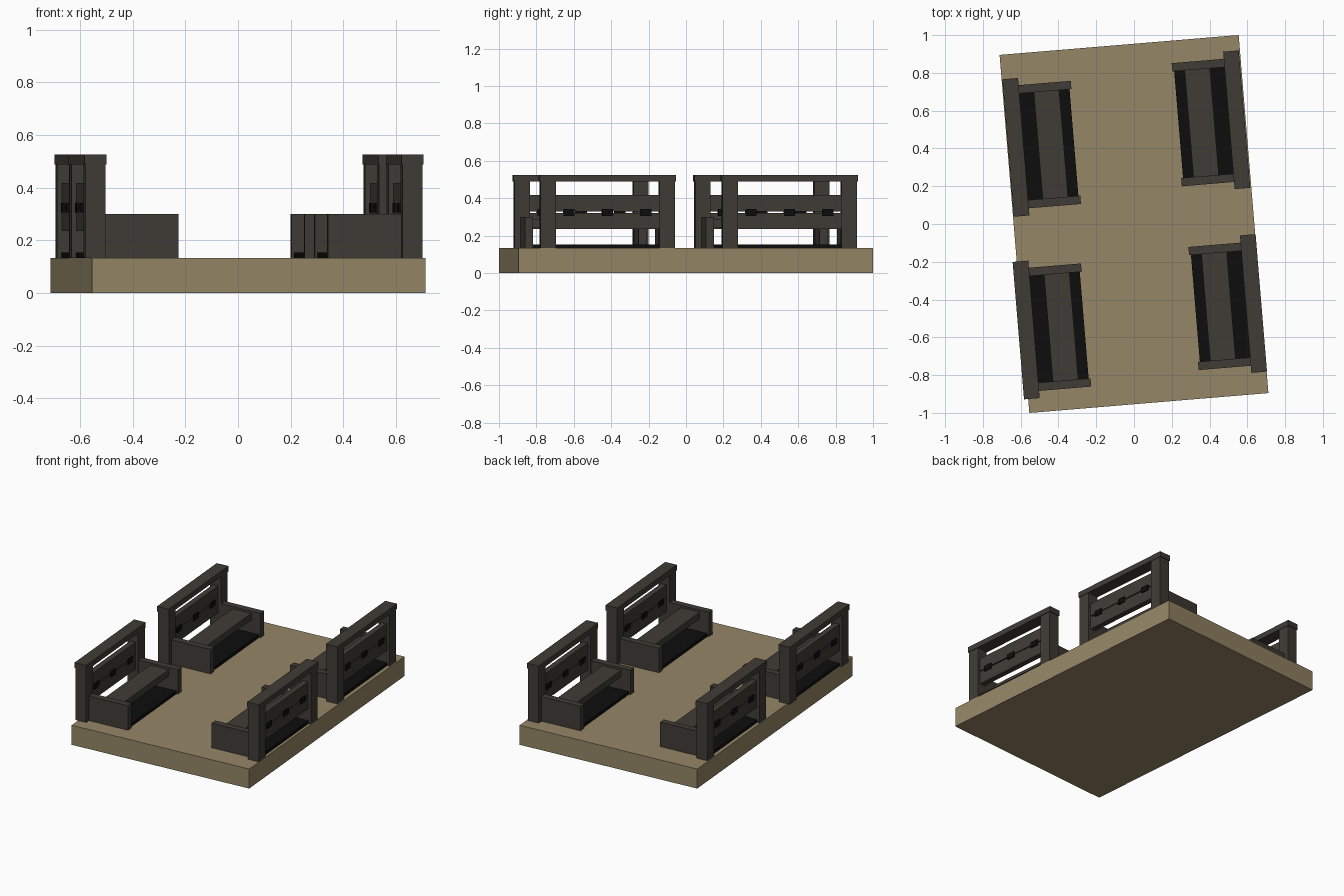
import bpy
import math
from mathutils import Matrix, Vector

cube = bpy.data.objects.get("Cube")
if cube:
    bpy.data.objects.remove(cube, do_unlink=True)


def material(name, rgb):
    m = bpy.data.materials.new(name)
    m.use_nodes = True
    colour = (*rgb, 1)
    m.diffuse_color = colour
    m.node_tree.nodes["Principled BSDF"].inputs["Base Color"].default_value = colour
    return m


TAN = material("tan deck", (0.30, 0.24, 0.135))
WOOD = material("dark wood", (0.051, 0.044, 0.036))
BLACK = material("black", (0.004, 0.004, 0.004))

TURN = Matrix.Rotation(math.radians(4.75), 4, "Z")
DECK_TOP = 0.133


def box(name, x, y, z, mat, place):
    """Box from (low, high) ranges, moved by a placement matrix."""
    lo, hi = zip(x, y, z)
    centre = (Vector(lo) + Vector(hi)) / 2
    size = Vector(hi) - Vector(lo)
    bpy.ops.mesh.primitive_cube_add(size=1)
    ob = bpy.context.object
    ob.name = name
    ob.data.transform(Matrix.Translation(centre) @ Matrix.Diagonal((*size, 1)))
    ob.data.materials.append(mat)
    ob.matrix_world = place
    return ob


def bench(tag, outer, middle, flip):
    """Bench with its back at local x = 0, facing local +x."""
    place = TURN @ Matrix.Translation((outer, middle, 0))
    if flip:
        place = place @ Matrix.Rotation(math.pi, 4, "Z")

    def part(name, x, y, z, mat=WOOD):
        box(tag + "_" + name, x, y, z, mat, place)

    # Base plate and seat plank
    part("base_plate", (0.02, 0.35), (-0.3, 0.3), (DECK_TOP, 0.153), BLACK)
    part("seat", (0.16, 0.295), (-0.3, 0.3), (0.24, 0.285))
    # Back cap rail
    part("cap_rail", (0, 0.083), (-0.365, 0.365), (0.488, 0.525))
    # Posts and side panels
    for side, label in ((-1, "near"), (1, "far")):
        part(label + "_post", (0.003, 0.08), sorted((side * 0.278, side * 0.36)), (DECK_TOP, 0.488))
        part(label + "_side", (0.06, 0.36), sorted((side * 0.283, side * 0.327)), (DECK_TOP, 0.3))
    # Back boards with the pegs joining them
    part("lower_board", (0.022, 0.06), (-0.28, 0.28), (0.235, 0.322))
    part("upper_board", (0.022, 0.06), (-0.28, 0.28), (0.328, 0.418))
    for i in (-1, 0, 1):
        part("peg", (0.014, 0.068), (i * 0.207 - 0.029, i * 0.207 + 0.029), (0.305, 0.342), BLACK)


# Deck
box("deck", (-0.635, 0.635), (-0.951, 0.951), (0, DECK_TOP), TAN, TURN)

# Two benches along each long edge, facing inward
bench("back_right_bench", -0.631, 0.456, False)
bench("front_right_bench", -0.657, -0.512, False)
bench("back_left_bench", 0.629, 0.505, True)
bench("front_left_bench", 0.637, -0.472, True)
